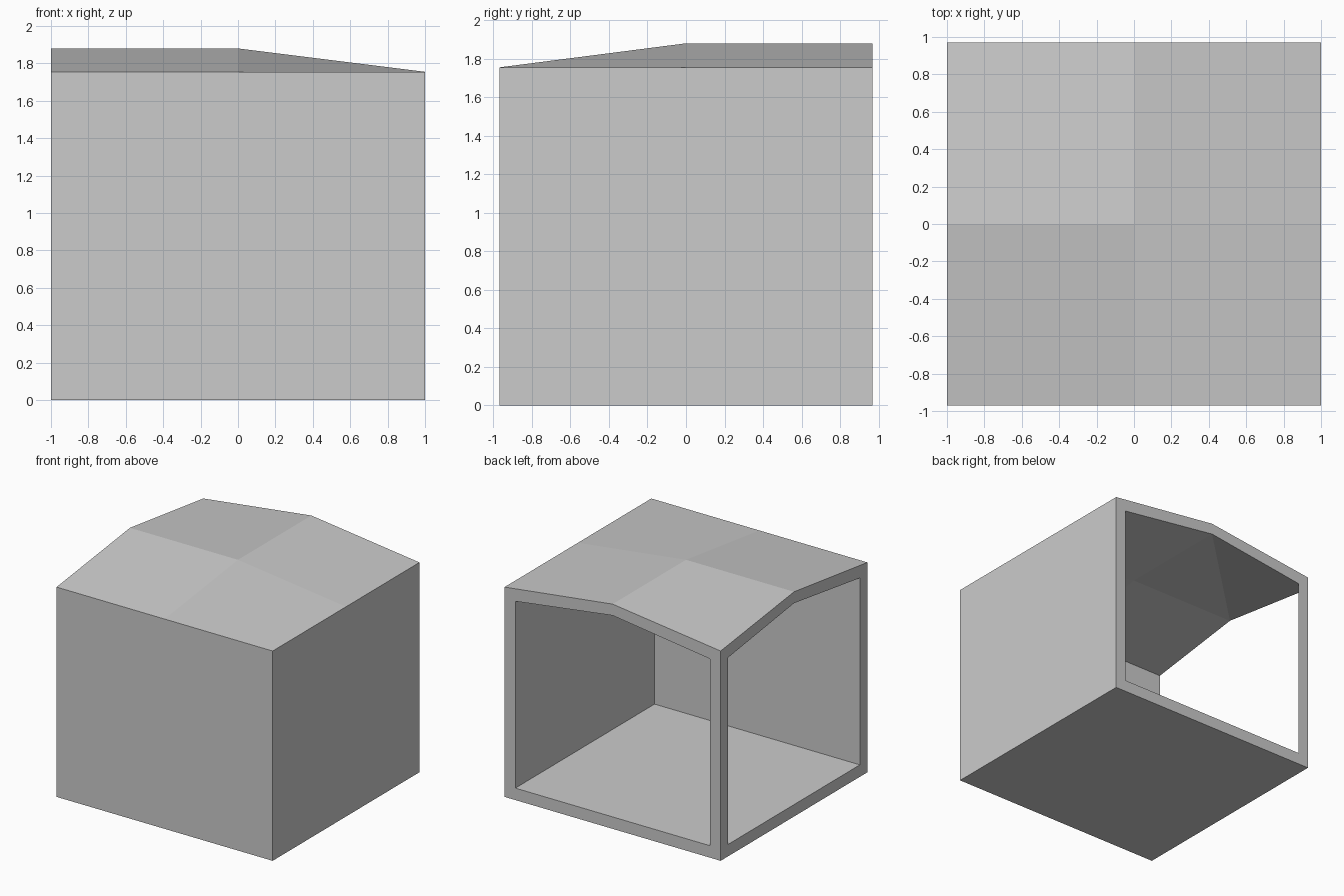
import bpy, bmesh

if "Cube" in bpy.data.objects:
    bpy.data.objects.remove(bpy.data.objects["Cube"])

W, D, T = 1.0, 0.97, 0.1          # half width, half depth, wall thickness
LOW, HIGH = 1.755, 1.88           # eave and ridge heights
IN_LOW, IN_HIGH = 1.663, 1.785    # same heights on the ceiling

bm = bmesh.new()


def vert(x, y, z):
    return bm.verts.new((x, y, z))


def face(*verts):
    return bm.faces.new(verts)


# Roof: 3 x 3 grid, the ridge turns the corner from the left side to the back
ridge = {(-1, 0), (0, 0), (0, 1)}
top = {(i, j): vert(i * W, j * D, HIGH if (i, j) in ridge else LOW)
       for i in (-1, 0, 1) for j in (-1, 0, 1)}
for i in (-1, 0):
    for j in (-1, 0):
        face(top[i, j], top[i + 1, j], top[i + 1, j + 1], top[i, j + 1])

# Base, closed front wall and closed right wall
sw, se, ne, nw = [vert(x, y, 0) for x, y in ((-W, -D), (W, -D), (W, D), (-W, D))]
face(sw, nw, ne, se)
face(sw, se, top[1, -1], top[0, -1], top[-1, -1])
face(se, ne, top[1, 1], top[1, 0], top[1, -1])

# Ceiling: follows the roof and runs out to the two openings
x, y = W - T, D - T
cel = {(1, -1): vert(x, -y, IN_LOW), (0, -1): vert(0, -y, IN_LOW),
       (-1, -1): vert(-W, -y, IN_LOW), (-1, 0): vert(-W, 0, IN_HIGH),
       (0, 0): vert(0, 0, IN_HIGH), (1, 0): vert(x, 0, IN_LOW),
       (0, 1): vert(0, D, IN_HIGH), (1, 1): vert(x, D, IN_LOW)}
post_l, post_b = vert(-W, y, IN_LOW), vert(-x, D, IN_LOW)
for i, j in ((-1, -1), (0, -1), (0, 0)):
    face(cel[i, j], cel[i, j + 1], cel[i + 1, j + 1], cel[i + 1, j])
face(cel[-1, 0], post_l, post_b, cel[0, 1])
face(cel[-1, 0], cel[0, 1], cel[0, 0])

# Floor, inner walls and the slanted inner side of the corner post
fsw, fse, fne, fb, fl = [vert(px, py, T) for px, py in
                         ((-W, -y), (x, -y), (x, D), (-x, D), (-W, y))]
face(fsw, fse, fne, fb, fl)
face(fsw, cel[-1, -1], cel[0, -1], cel[1, -1], fse)
face(fse, cel[1, -1], cel[1, 0], cel[1, 1], fne)
face(fb, post_b, post_l, fl)

# Rims around the left and back openings
outer_l = [sw, top[-1, -1], top[-1, 0], top[-1, 1], nw]
inner_l = [fsw, cel[-1, -1], cel[-1, 0], post_l, fl]
outer_b = [nw, top[-1, 1], top[0, 1], top[1, 1], ne]
inner_b = [fb, post_b, cel[0, 1], cel[1, 1], fne]
for outer, inner in ((outer_l, inner_l), (outer_b, inner_b)):
    for k in range(5):
        n = (k + 1) % 5
        face(outer[k], outer[n], inner[n], inner[k])

bmesh.ops.recalc_face_normals(bm, faces=bm.faces)
mesh = bpy.data.meshes.new("corner_shell")
bm.to_mesh(mesh)
bm.free()
bpy.context.collection.objects.link(bpy.data.objects.new("corner_shell", mesh))
